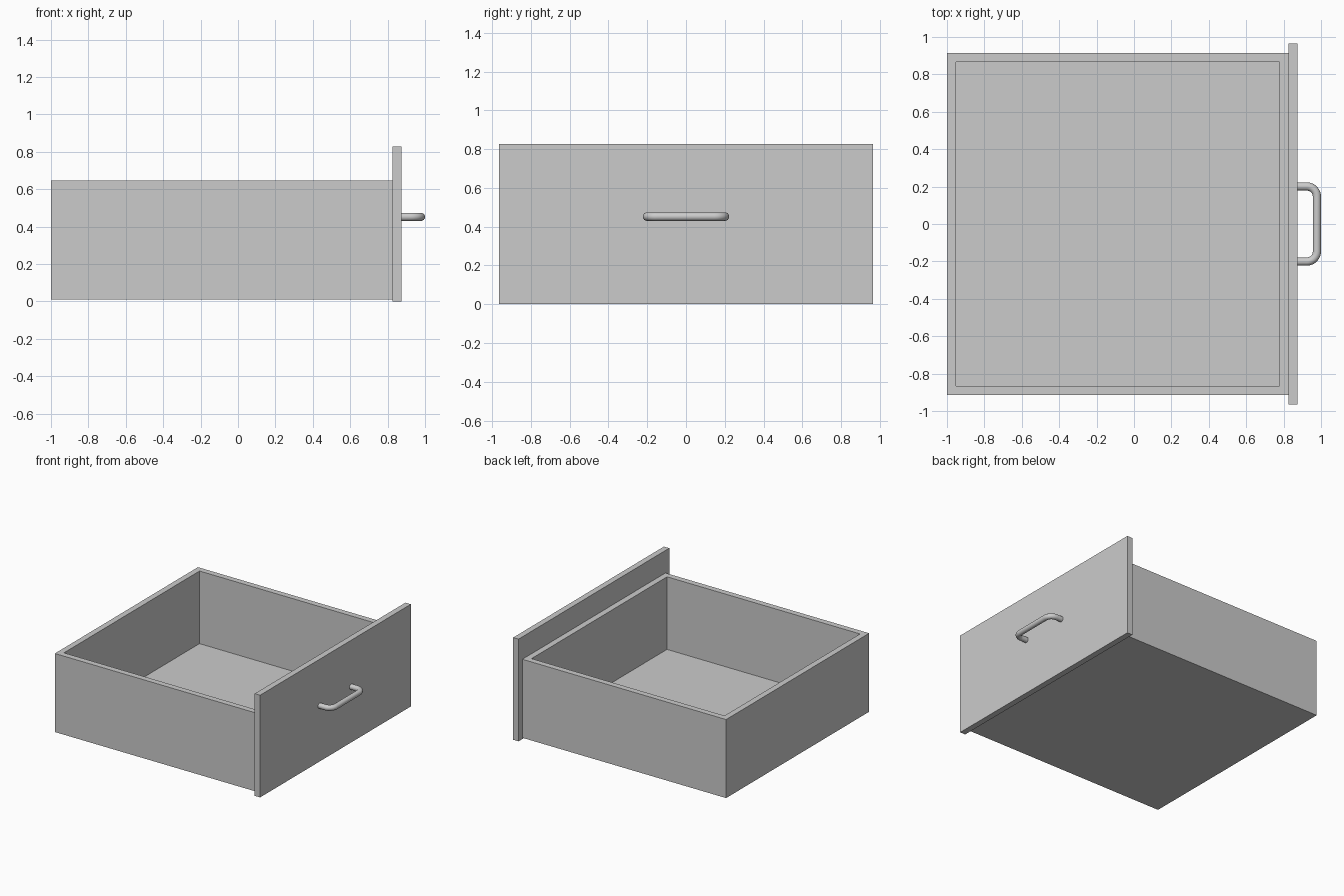
import bpy, bmesh
from math import sin, cos, pi
from mathutils import Matrix, Vector

if "Cube" in bpy.data.objects:
    bpy.data.objects.remove(bpy.data.objects["Cube"])


def box_bmesh(x0, x1, y0, y1, z0, z1):
    bm = bmesh.new()
    size = Matrix.Diagonal((x1 - x0, y1 - y0, z1 - z0, 1))
    centre = Matrix.Translation(((x0 + x1) / 2, (y0 + y1) / 2, (z0 + z1) / 2))
    bmesh.ops.create_cube(bm, size=1, matrix=centre @ size)
    return bm


def add_object(name, bm):
    mesh = bpy.data.meshes.new(name)
    bm.normal_update()
    bm.to_mesh(mesh)
    bm.free()
    obj = bpy.data.objects.new(name, mesh)
    bpy.context.collection.objects.link(obj)
    return obj


# Drawer tray: a block whose top is inset by the wall thickness and sunk
bm = box_bmesh(-1, 0.825, -0.915, 0.915, 0.01, 0.646)
bm.normal_update()
top = max(bm.faces, key=lambda f: f.calc_center_median().z)
bmesh.ops.inset_region(bm, faces=[top], thickness=0.048, use_even_offset=True)
inner = bmesh.ops.extrude_discrete_faces(bm, faces=[top])["faces"][0]
bmesh.ops.translate(bm, verts=inner.verts, vec=(0, 0, -0.588))
add_object("drawer_tray", bm)

# Front panel, overhanging the tray on every side
add_object("front_panel", box_bmesh(0.825, 0.873, -0.964, 0.964, 0, 0.828))

# Pull handle: round tube swept along a path with rounded corners
R, BEND, X, Y, Z = 0.022, 0.055, 0.978, 0.201, 0.452
half = [Vector((0.873, Y, Z))]
for i in range(9):
    a = pi / 2 * (1 - i / 8)
    half.append(Vector((X - BEND + BEND * cos(a), Y - BEND + BEND * sin(a), Z)))
path = half + [Vector((p.x, -p.y, p.z)) for p in reversed(half)]

curve = bpy.data.curves.new("handle", 'CURVE')
curve.dimensions = '3D'
curve.bevel_depth = R
curve.bevel_resolution = 6
curve.use_fill_caps = True
spline = curve.splines.new('POLY')
spline.points.add(len(path) - 1)
for point, co in zip(spline.points, path):
    point.co = (*co, 1)
handle = bpy.data.objects.new("handle", curve)
bpy.context.collection.objects.link(handle)
bpy.context.view_layer.objects.active = handle
handle.select_set(True)
bpy.ops.object.convert(target='MESH')
bpy.ops.object.shade_smooth_by_angle()
